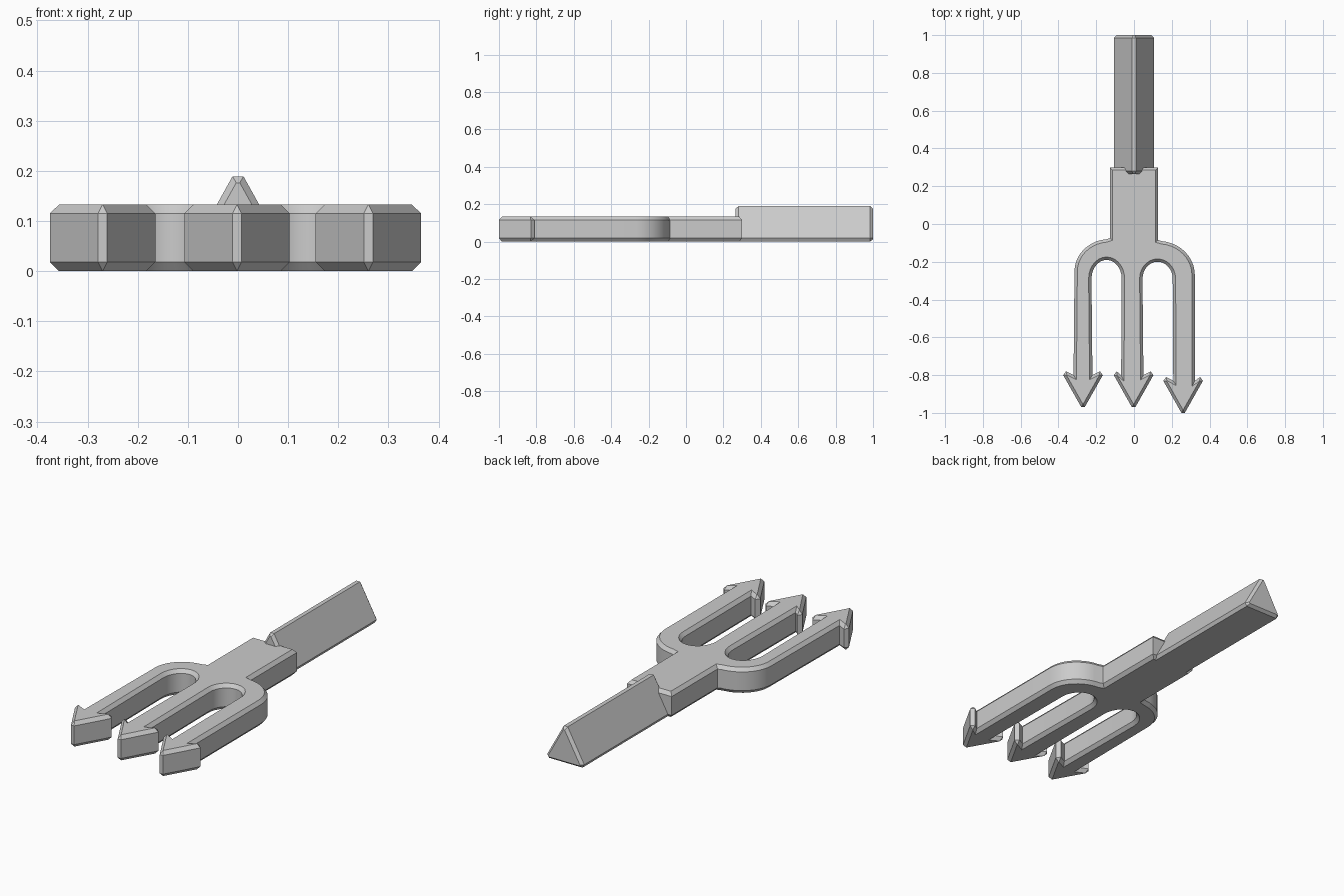
import bpy, bmesh
from math import sin, cos, pi, radians
from mathutils import Matrix

cube = bpy.data.objects.get("Cube")
if cube:
    bpy.data.objects.remove(cube)

grey = bpy.data.materials.new("plain grey")
grey.use_nodes = True
grey.diffuse_color = (0.6, 0.6, 0.6, 1)
grey.node_tree.nodes["Principled BSDF"].inputs["Base Color"].default_value = grey.diffuse_color


def chamfered_prism(name, outline, depth, chamfer, matrix=Matrix()):
    """Extrude a closed outline along local z and chamfer the rim of both caps."""
    bm = bmesh.new()
    verts = [bm.verts.new((x, y, chamfer)) for x, y in outline]
    base = bm.faces.new(verts)
    ext = bmesh.ops.extrude_face_region(bm, geom=[base], use_keep_orig=True)
    top_verts = [v for v in ext["geom"] if isinstance(v, bmesh.types.BMVert)]
    for v in top_verts:
        v.co.z = depth - chamfer
    bmesh.ops.recalc_face_normals(bm, faces=bm.faces)
    top = [f for f in ext["geom"] if isinstance(f, bmesh.types.BMFace)][0]
    for cap, z in ((base, 0), (top, depth)):
        bmesh.ops.inset_region(bm, faces=[cap], thickness=chamfer * 0.85, use_even_offset=True)
        for v in cap.verts:
            v.co.z = z
    bmesh.ops.recalc_face_normals(bm, faces=bm.faces)
    bm.transform(matrix)
    mesh = bpy.data.meshes.new(name)
    bm.to_mesh(mesh)
    bm.free()
    obj = bpy.data.objects.new(name, mesh)
    bpy.context.collection.objects.link(obj)
    mesh.materials.append(grey)
    bpy.ops.object.select_all(action='DESELECT')
    obj.select_set(True)
    bpy.context.view_layer.objects.active = obj
    bpy.ops.object.shade_smooth_by_angle(angle=radians(25))
    return obj


def arc(cx, cy, rx, ry, start, end, steps=10):
    return [(cx + rx * cos(a), cy + ry * sin(a))
            for a in (radians(start + (end - start) * i / steps) for i in range(steps + 1))]


def barbed_head(tip_x, tip_y, left, right):
    """Outline of one tine end, from its left side round to its right side."""
    back = tip_y + 0.17
    side = [(0.105, back - tip_y), (0.105, back - tip_y + 0.012), (0.09, back - tip_y + 0.02)]
    pts = [(left, back), (tip_x - side[2][0], tip_y + side[2][1])]
    pts += [(tip_x - side[0][0], tip_y + side[0][1]), (tip_x - 0.009, tip_y)]
    pts += [(tip_x + 0.009, tip_y), (tip_x + side[0][0], tip_y + side[0][1])]
    pts += [(tip_x + side[2][0], tip_y + side[2][1]), (right, back)]
    return pts


# Fork: collar, bridge and three barbed tines in one outline
outline = [(0.128, 0.30), (-0.128, 0.30), (-0.128, -0.075)]
outline += arc(-0.13, -0.25, 0.185, 0.17, 95, 180)
outline += barbed_head(-0.27, -0.97, -0.32, -0.22)
outline += arc(-0.145, -0.29, 0.08, 0.10, 180, 0, 14)
outline += barbed_head(-0.002, -0.97, -0.068, 0.05)
outline += arc(0.125, -0.29, 0.08, 0.09, 180, 0, 14)
outline += barbed_head(0.26, -1.0, 0.208, 0.322)
outline += arc(0.13, -0.27, 0.192, 0.18, 0, 85)
outline += [(0.128, -0.085)]
chamfered_prism("fork", outline, 0.133, 0.018)

# Handle: three-sided bar with blunted edges, running back from the collar
section = [(0.011, 0.189), (-0.011, 0.189), (-0.106, 0.018),
           (-0.096, 0), (0.096, 0), (0.106, 0.018)]
along_y = Matrix.Translation((0, 1, 0)) @ Matrix.Rotation(pi / 2, 4, 'X')
chamfered_prism("handle", section, 0.735, 0.015, along_y)
